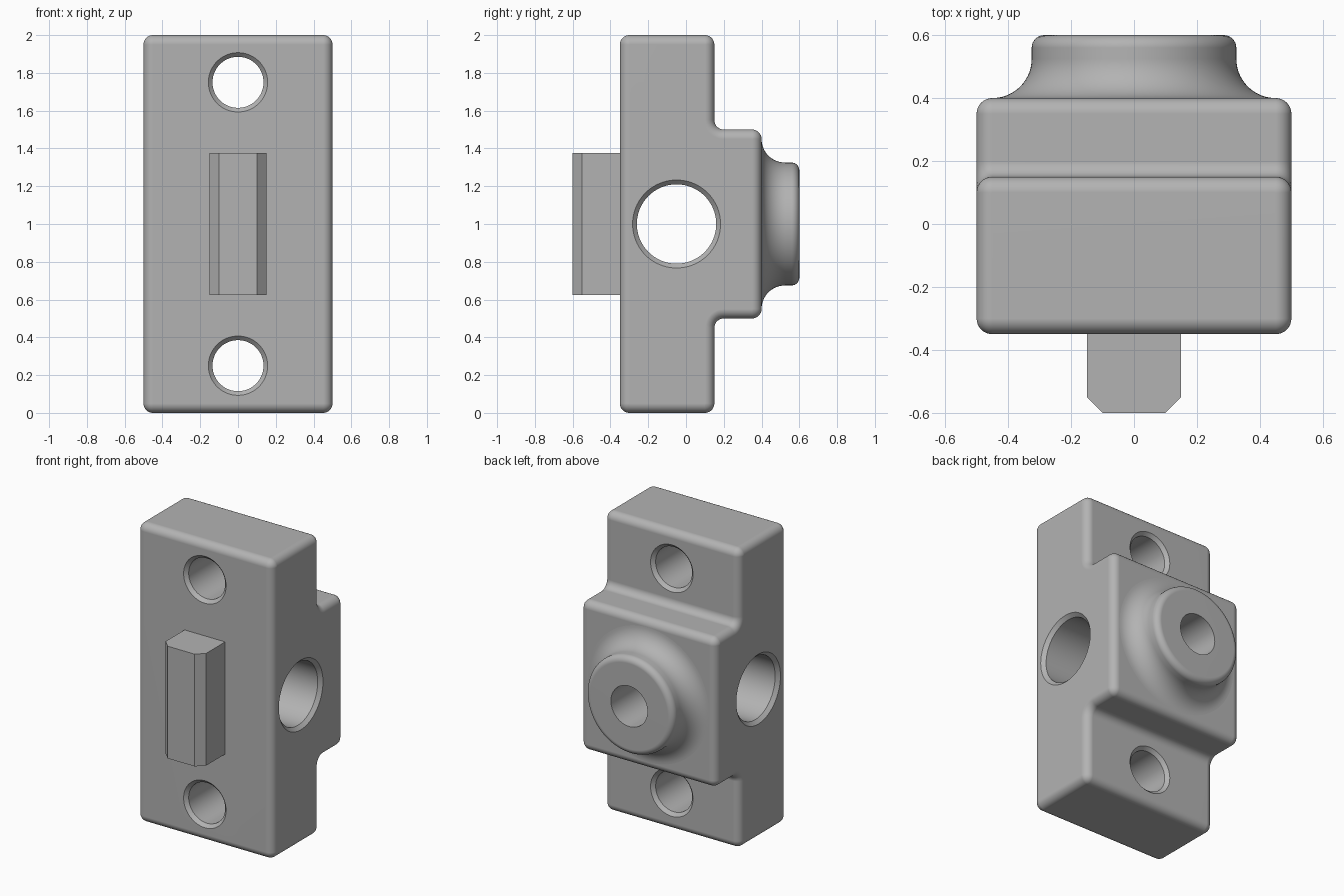
import bpy, bmesh, math
from mathutils import Matrix, Vector

if "Cube" in bpy.data.objects:
    bpy.data.objects.remove(bpy.data.objects["Cube"])

grey = bpy.data.materials.new("plain_grey")
grey.diffuse_color = (0.45, 0.45, 0.45, 1)
grey.use_nodes = True
grey.node_tree.nodes["Principled BSDF"].inputs["Base Color"].default_value = grey.diffuse_color


def add(name, bm):
    bmesh.ops.recalc_face_normals(bm, faces=bm.faces)
    me = bpy.data.meshes.new(name)
    bm.to_mesh(me)
    bm.free()
    me.materials.append(grey)
    ob = bpy.data.objects.new(name, me)
    bpy.context.collection.objects.link(ob)
    return ob


def activate(ob):
    bpy.ops.object.select_all(action='DESELECT')
    ob.select_set(True)
    bpy.context.view_layer.objects.active = ob


def smooth(ob):
    activate(ob)
    bpy.ops.object.shade_smooth_by_angle(angle=math.radians(30))
    mod = ob.modifiers.new("normals", 'WEIGHTED_NORMAL')
    mod.keep_sharp = True


def loft(bm, rings, closed=False):
    n = len(rings[0])
    for i in range(len(rings) if closed else len(rings) - 1):
        a, b = rings[i], rings[(i + 1) % len(rings)]
        for j in range(n):
            k = (j + 1) % n
            bm.faces.new((a[j], a[k], b[k], b[j]))


def lathe(bm, profile, origin, axis, steps=96, closed=False):
    """Revolve (radius, distance along axis) points about an axis."""
    rot = Vector((0, 0, 1)).rotation_difference(Vector(axis)).to_matrix()
    rings = []
    for r, h in profile:
        rings.append([bm.verts.new(Vector(origin) + rot @ Vector(
            (r * math.cos(2 * math.pi * i / steps), r * math.sin(2 * math.pi * i / steps), h)))
            for i in range(steps)])
    loft(bm, rings, closed)
    if not closed:
        bm.faces.new(rings[0])
        bm.faces.new(rings[-1])


# Body: stepped side profile, every edge rounded with the same radius
R, N = 0.05, 8
corners = [(-0.35, 0), (0.15, 0), (0.15, 0.5), (0.4, 0.5),
           (0.4, 1.5), (0.15, 1.5), (0.15, 2), (-0.35, 2)]


def rounded_profile(inset):
    pts = []
    for i, c in enumerate(corners):
        c = Vector(c)
        u = (Vector(corners[i - 1]) - c).normalized()
        v = (Vector(corners[(i + 1) % len(corners)]) - c).normalized()
        convex = u.x * v.y - u.y * v.x < 0
        centre = c + (u + v) * R
        rad = R - inset if convex else R + inset
        for k in range(N + 1):
            t = k / N * math.pi / 2
            pts.append(centre - rad * (v * math.cos(t) + u * math.sin(t)))
    return pts


bm = bmesh.new()
half = [(0.5 - R + R * math.sin(t), R - R * math.cos(t))
        for t in (k / N * math.pi / 2 for k in range(N + 1))]
stations = [(-x, d) for x, d in reversed(half)] + half
rings = [[bm.verts.new((x, p.x, p.y)) for p in rounded_profile(d)] for x, d in stations]
loft(bm, rings)
bm.faces.new(rings[0])
bm.faces.new(rings[-1])
bmesh.ops.remove_doubles(bm, verts=bm.verts, dist=1e-5)
body = add("body", bm)


# Holes: chamfered at both ends
def hole_profile(r, chamfer, a, b):
    e = 0.02
    return [(r + chamfer + e, a - e), (r, a + chamfer), (r, b - chamfer), (r + chamfer + e, b + e)]


cutters = [
    ("screw_hole_low", hole_profile(0.135, 0.022, -0.35, 0.15), (0, 0, 0.25), (0, 1, 0)),
    ("screw_hole_high", hole_profile(0.135, 0.022, -0.35, 0.15), (0, 0, 1.75), (0, 1, 0)),
    ("cross_bore", hole_profile(0.21, 0.023, -0.5, 0.5), (0, -0.05, 1), (1, 0, 0)),
    ("boss_bore", [(0.135, -0.05), (0.135, 0.5)], (0, 0, 1), (0, 1, 0)),
]
for name, profile, origin, axis in cutters:
    bm = bmesh.new()
    lathe(bm, profile, origin, axis)
    cutter = add(name + "_cutter", bm)
    mod = body.modifiers.new(name, 'BOOLEAN')
    mod.operation, mod.solver, mod.object = 'DIFFERENCE', 'EXACT', cutter
    activate(body)
    bpy.ops.object.modifier_apply(modifier=mod.name)
    bpy.data.objects.remove(cutter)
smooth(body)

# Boss: round collar with a wide concave foot, rounded rim and bore
F, E = 0.125, 0.04
prof = [(0.135, 0.38), (0.45, 0.38)]
prof += [(0.45 - F * math.sin(t), 0.4 + F - F * math.cos(t))
         for t in (k / 14 * math.pi / 2 for k in range(15))]
prof += [(0.325 - E + E * math.cos(t), 0.6 - E + E * math.sin(t))
         for t in (k / 8 * math.pi / 2 for k in range(9))]
prof += [(0.135, 0.6)]
bm = bmesh.new()
lathe(bm, prof, (0, 0, 1), (0, 1, 0), closed=True)
smooth(add("boss", bm))

# Key: upright bar on the front with two chamfered edges
bm = bmesh.new()
outline = [(-0.15, -0.34), (-0.15, -0.55), (-0.1, -0.6), (0.1, -0.6), (0.15, -0.55), (0.15, -0.34)]
rings = [[bm.verts.new((x, y, z)) for x, y in outline] for z in (0.625, 1.375)]
loft(bm, rings)
bm.faces.new(rings[0])
bm.faces.new(rings[1])
add("key", bm)
